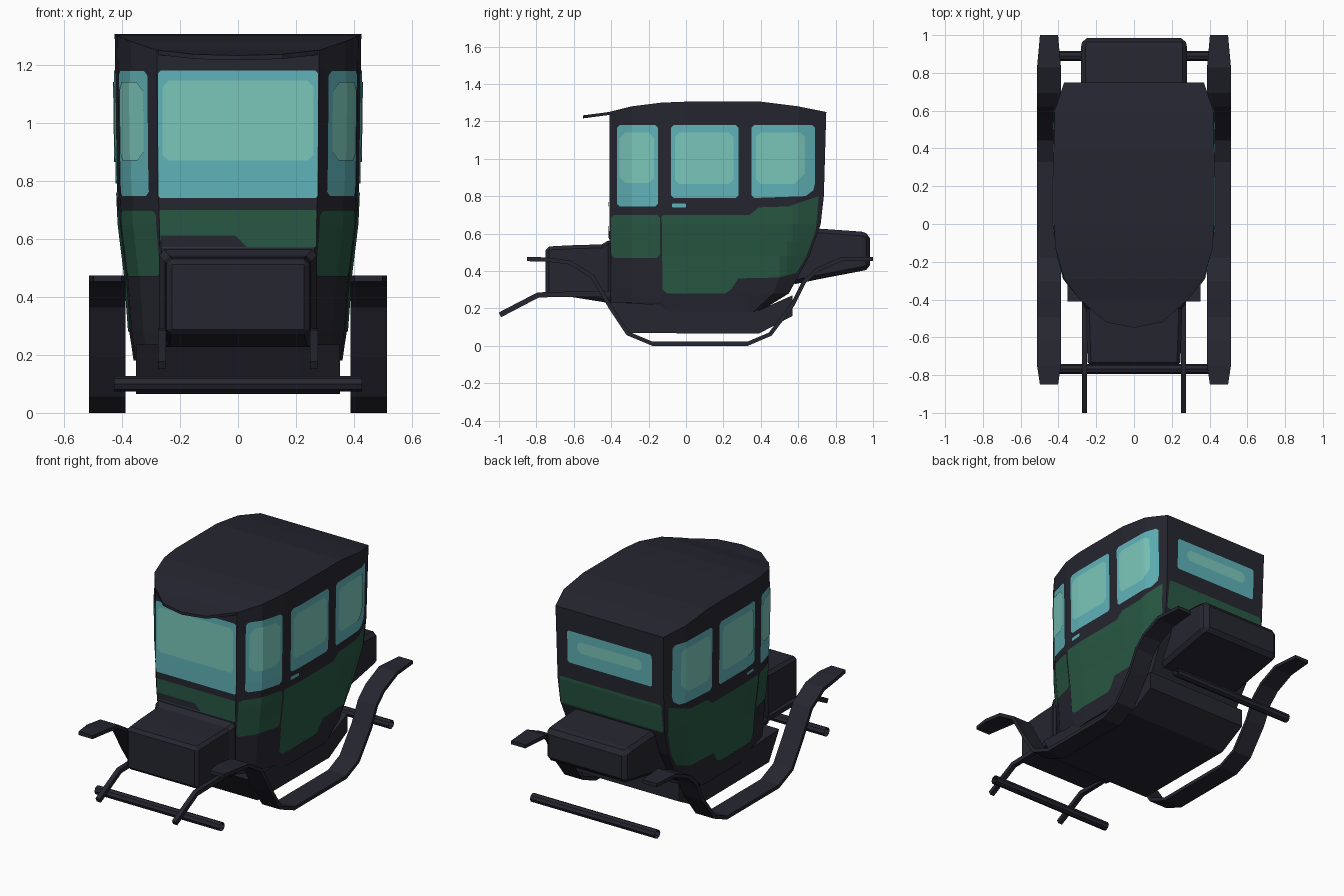
import bpy, bmesh, math
from mathutils import Vector
from mathutils.bvhtree import BVHTree

if "Cube" in bpy.data.objects:
    bpy.data.objects.remove(bpy.data.objects["Cube"])

def material(name, rgb):
    m = bpy.data.materials.new(name)
    m.diffuse_color = (*rgb, 1)
    m.use_nodes = True
    m.node_tree.nodes["Principled BSDF"].inputs["Base Color"].default_value = m.diffuse_color
    return m

BLACK = material("coach black", (0.019, 0.019, 0.030))
GREEN = material("panel green", (0.021, 0.098, 0.057))
GLASS = material("glass teal", (0.117, 0.450, 0.485))
SHINE = material("glass pale", (0.198, 0.575, 0.500))

def finish(bm, name, mat, recalc=True):
    if recalc:
        bmesh.ops.recalc_face_normals(bm, faces=bm.faces[:])
    me = bpy.data.meshes.new(name)
    bm.to_mesh(me)
    me.materials.append(mat)
    ob = bpy.data.objects.new(name, me)
    bpy.context.collection.objects.link(ob)
    return ob

def loft(name, rings, mat=BLACK, caps=True, bevel=0):
    bm = bmesh.new()
    vs = [[bm.verts.new(p) for p in r] for r in rings]
    n = len(vs[0])
    for a, b in zip(vs, vs[1:]):
        for i in range(n):
            j = (i + 1) % n
            bm.faces.new((a[i], a[j], b[j], b[i]))
    if caps:
        bm.faces.new(vs[0])
        bm.faces.new(vs[-1])
    ob = finish(bm, name, mat)
    if bevel:
        m = ob.modifiers.new("edge", "BEVEL")
        m.width, m.segments, m.limit_method = bevel, 1, "ANGLE"
        m.angle_limit = math.radians(40)
    return ob

def box_ring(y, w, z0, z1):
    return [(-w, y, z0), (w, y, z0), (w, y, z1), (-w, y, z1)]

def strip(name, path, thick, x0, x1, tip=0):
    """Bent flat bar following a (y, z) path."""
    rings = []
    for i, (y, z) in enumerate(path):
        a, b = path[max(i - 1, 0)], path[min(i + 1, len(path) - 1)]
        d = Vector((b[0] - a[0], b[1] - a[1])).normalized() * thick / 2
        t = tip if i in (0, len(path) - 1) else 0
        l, r = min(x0, x1) + t, max(x0, x1) - t
        rings.append([(l, y + d.y, z - d.x), (r, y + d.y, z - d.x),
                      (r, y - d.y, z + d.x), (l, y - d.y, z + d.x)])
    loft(name, rings)

# Cabin: plan outline lofted through height levels (z, half width, back y, front y)
PLAN = [(.28, -.41), (.37, -.29), (.415, -.13), (.425, 0), (.425, .4), (.42, .6), (.37, .75)]
ROOF = [1.25, 1.28, 1.30, 1.305, 1.305, 1.28, 1.25]
LEVELS = [(.18, .36, .39, -.30), (.23, .367, .47, -.41), (.28, .375, .55, -.41),
          (.48, .39, .66, -.41), (.65, .411, .72, -.41), (.8, .418, .737, -.41),
          (None, .425, .75, -.41)]
body = bmesh.new()
halves = []
for z, w, yb, yf in LEVELS:
    pair = []
    for s in (1, -1):
        row = []
        for (x, y), top in zip(PLAN, ROOF):
            if y < 0:
                y *= yf / -.41
            elif y > .3:
                y = .3 + (y - .3) * (yb - .3) / .45
            row.append(body.verts.new((s * x * w / .425, y, z or top)))
        pair.append(row)
    halves.append(pair)
for lo, hi in zip(halves, halves[1:]):
    a, b = lo[0] + lo[1][::-1], hi[0] + hi[1][::-1]
    for i in range(len(a)):
        j = (i + 1) % len(a)
        body.faces.new((a[i], a[j], b[j], b[i]))
for r, l in (halves[0], halves[-1]):
    for i in range(6):
        body.faces.new((r[i], r[i + 1], l[i + 1], l[i]))
bmesh.ops.recalc_face_normals(body, faces=body.faces[:])
bmesh.ops.triangulate(body, faces=[f for f in body.faces])
TREE = BVHTree.FromBMesh(body)
finish(body, "cabin", BLACK)

def rect(u0, u1, v0, v1, c=.015):
    return [(u0 + c, v0), (u1 - c, v0), (u1, v0 + c), (u1, v1 - c),
            (u1 - c, v1), (u0 + c, v1), (u0, v1 - c), (u0, v0 + c)]

def plate(name, outline, mat, out, lift=.004):
    """Painted panel wrapped onto the cabin, seen from direction `out`."""
    out = Vector(out)
    side = abs(out.x) > .5
    place = (lambda u, v: Vector((0, u, v))) if side else (lambda u, v: Vector((u, 0, v)))
    bm = bmesh.new()
    bm.faces.new([bm.verts.new(place(u, v)) for u, v in outline])
    cuts = [(Vector((0, 0, v)), Vector((0, 0, 1))) for v in (.28, .38, .48, .56, .65, .8)]
    if side:
        cuts += [(Vector((0, u, 0)), Vector((0, 1, 0)))
                 for u in (-.29, -.13, 0, .4, .45, .5, .54, .57, .6, .65)]
    for co, no in cuts:
        bmesh.ops.bisect_plane(bm, geom=bm.verts[:] + bm.edges[:] + bm.faces[:],
                               plane_co=co, plane_no=no, dist=1e-5)
    for v in bm.verts:
        hit = TREE.ray_cast(v.co + out * 2, -out)[0]
        if hit is None:
            hit = TREE.find_nearest(v.co + out * .4)[0]
        v.co = hit + out * lift
    bm.normal_update()
    for f in bm.faces:
        if f.normal.dot(out) < 0:
            f.normal_flip()
    finish(bm, name, mat, False)

# Side windows, panels and door handles
DOOR = [(-.10, .28), (.21, .28), (.24, .30), (.28, .36), (.50, .365), (.59, .39), (.64, .47),
        (.695, .62), (.71, .80), (.62, .77), (.55, .745), (.39, .74), (.34, .70),
        (-.12, .70), (-.13, .69), (-.125, .30)]
REAR = [(.365, .79), (.64, .80), (.68, .83), (.69, .87), (.69, 1.165), (.675, 1.18),
        (.365, 1.18), (.35, 1.165), (.35, .805)]
REAR_IN = [(.40, .865), (.58, .865), (.635, .92), (.635, 1.12), (.61, 1.14), (.40, 1.14),
           (.375, 1.12), (.375, .89)]
for s, tag in ((1, "right"), (-1, "left")):
    d = (s, 0, 0)
    plate(tag + "_door_panel", DOOR, GREEN, d)
    plate(tag + "_front_panel", rect(-.40, -.14, .47, .70), GREEN, d)
    plate(tag + "_front_window", rect(-.37, -.15, .745, 1.18), GLASS, d)
    plate(tag + "_front_window_shine", rect(-.355, -.17, .87, 1.14, .03), SHINE, d, .008)
    plate(tag + "_door_window", rect(-.08, .28, .79, 1.18), GLASS, d)
    plate(tag + "_door_window_shine", rect(-.06, .255, .865, 1.14, .025), SHINE, d, .008)
    plate(tag + "_rear_window", REAR, GLASS, d)
    plate(tag + "_rear_window_shine", REAR_IN, SHINE, d, .008)
    plate(tag + "_door_handle", rect(-.075, 0, .74, .76, .004), GLASS, d)

# Front and back windows and panels
F, B = (0, -1, 0), (0, 1, 0)
plate("windscreen", rect(-.275, .275, .74, 1.18, .008), GLASS, F)
plate("windscreen_shine", rect(-.26, .26, .87, 1.145, .02), SHINE, F, .008)
plate("front_panel", rect(-.27, .27, .57, .70, .005), GREEN, F)
plate("back_window", rect(-.29, .29, .92, 1.12, .01), GLASS, B)
plate("back_window_shine", rect(-.22, .22, 1.0, 1.07, .02), SHINE, B, .008)
plate("back_panel", rect(-.35, .35, .64, .82, .01), GREEN, B)

# Roof visor
edge = [(.28, -.405), (.15, -.52), (0, -.55), (-.15, -.52), (-.28, -.405)]
loft("visor", [[(x, y, 1.25 + (y + .41) * .13 - t) for x, y in edge] for t in (0, .016)])

# Underbody hull
HULL = [(-.41, .235), (-.31, .068), (.39, .065), (.57, .16), (.57, .27), (.39, .19)]
loft("underbody", [[(x, y, z) for y, z in HULL] for x in (-.352, .352)])

# Front hood and rear trunk
loft("hood", [box_ring(-.75, .245, .27, .53), box_ring(-.62, .25, .262, .537),
              box_ring(-.45, .255, .235, .542), box_ring(-.40, .28, .225, .572)], bevel=.018)
loft("trunk", [box_ring(.56, .28, .325, .635), box_ring(.73, .28, .36, .625),
               box_ring(.94, .28, .40, .61), box_ring(.985, .27, .41, .595)], bevel=.022)

# Fenders with running boards, and shafts
FENDER = [(-.85, .463), (-.75, .462), (-.62, .445), (-.50, .37), (-.40, .20), (-.31, .065),
          (-.18, .011), (.33, .011), (.45, .062), (.57, .22), (.63, .34), (.70, .405),
          (.83, .463), (1.0, .463)]
SHAFT = [(-.995, .165), (-.79, .272), (-.60, .276), (-.40, .276)]
for s, tag in ((1, "right"), (-1, "left")):
    strip(tag + "_fender", FENDER, .022, s * .387, s * .513, .015)
    strip(tag + "_shaft", SHAFT, .028, s * .248, s * .276)

# Open tube axles
for tag, y in (("front", -.768), ("rear", .89)):
    loft(tag + "_axle", [[(x, y + .027 * math.cos(a * math.pi / 4),
                           .10 + .027 * math.sin(a * math.pi / 4)) for a in range(8)]
                         for x in (-.428, .428)], caps=False)
